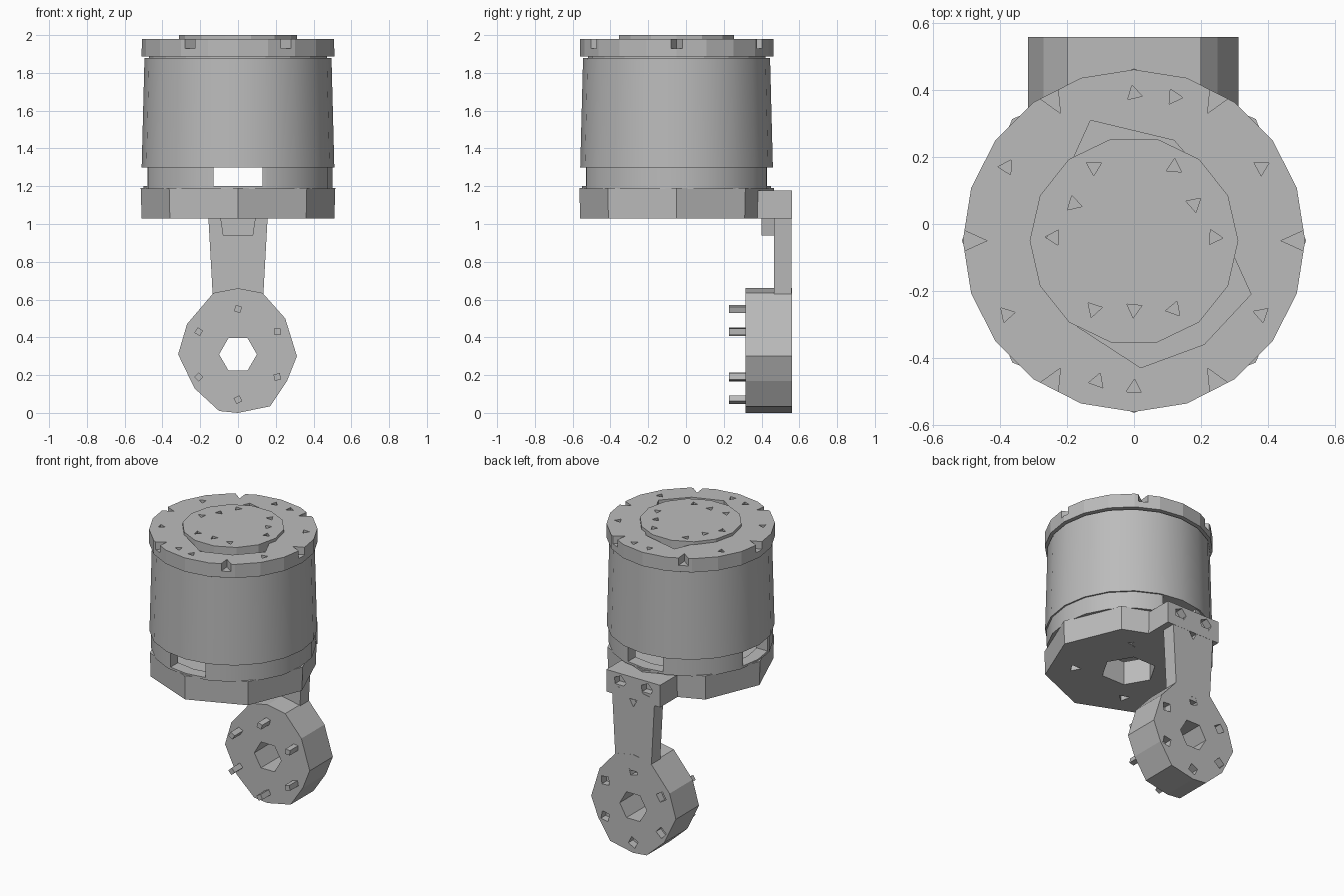
import bpy, bmesh
from math import sin, cos, pi, radians
from mathutils import Matrix, Vector

cube = bpy.data.objects.get("Cube")
if cube:
    bpy.data.objects.remove(cube, do_unlink=True)

grey = bpy.data.materials.new("machined grey")
grey.use_nodes = True
GREY = (0.5, 0.5, 0.5, 1)
grey.diffuse_color = GREY
grey.node_tree.nodes["Principled BSDF"].inputs["Base Color"].default_value = GREY
CY = -0.05   # motor axis offset in y


def add_prism(bm, low, high, a, b, axis="z"):
    """Loft between two outlines; axis z uses (x, y), axis y uses (x, z)."""
    place = (lambda p, d: (p[0], p[1], d)) if axis == "z" else (lambda p, d: (p[0], d, p[1]))
    lo = [bm.verts.new(place(p, a)) for p in low]
    hi = [bm.verts.new(place(p, b)) for p in high]
    n = len(lo)
    bm.faces.new(lo)
    bm.faces.new(hi)
    for i in range(n):
        j = (i + 1) % n
        bm.faces.new((lo[i], lo[j], hi[j], hi[i]))


def ngon(r, n, cx=0.0, cy=CY, turn=0.0):
    return [(cx + r * cos(turn + 2 * pi * i / n), cy + r * sin(turn + 2 * pi * i / n))
            for i in range(n)]


def rect(x0, x1, y0, y1):
    return [(x0, y0), (x1, y0), (x1, y1), (x0, y1)]


def make(name, solids, axis="z", smooth=False):
    """Each solid is (low outline, high outline, start, end)."""
    bm = bmesh.new()
    for low, high, a, b in solids:
        add_prism(bm, low, high, a, b, axis)
    bmesh.ops.recalc_face_normals(bm, faces=bm.faces)
    mesh = bpy.data.meshes.new(name)
    bm.to_mesh(mesh)
    bm.free()
    obj = bpy.data.objects.new(name, mesh)
    bpy.context.collection.objects.link(obj)
    mesh.materials.append(grey)
    if smooth:
        activate(obj)
        bpy.ops.object.shade_smooth_by_angle(angle=radians(30))
    return obj


def activate(obj):
    bpy.ops.object.select_all(action="DESELECT")
    obj.select_set(True)
    bpy.context.view_layer.objects.active = obj


def cut(obj, solids, axis="z"):
    cutter = make("cutter", solids, axis)
    cutter.hide_render = True
    mod = obj.modifiers.new("cut", "BOOLEAN")
    mod.operation = "DIFFERENCE"
    mod.solver = "EXACT"
    mod.object = cutter
    activate(obj)
    bpy.ops.object.modifier_apply(modifier=mod.name)
    bpy.data.objects.remove(cutter, do_unlink=True)


def straight(outline, a, b):
    return (outline, outline, a, b)


def pits(points, a, b, r=0.026, sides=3):
    return [straight(ngon(r, sides, x, y, 0.5 + 1.3 * i), a, b)
            for i, (x, y) in enumerate(points)]


# Motor housing
make("motor_body", [(ngon(0.51, 20), ngon(0.495, 20), 1.30, 1.88)], smooth=True)
make("cap_spacer", [straight(ngon(0.47, 20), 1.87, 1.90)])

# Top cap with rim notches, screw pits and a recess around the hub
cap = make("top_cap", [straight(ngon(0.512, 20, turn=pi / 2), 1.888, 1.98)])
notches = []
for k in range(6):
    a = k * pi / 3
    tip = Vector((0.44 * cos(a), CY + 0.44 * sin(a)))
    side = Vector((-sin(a), cos(a))) * 0.045
    out = Vector((cos(a), sin(a))) * 0.1
    notches.append(straight([tip, tip + out - side, tip + out + side], 1.93, 2.05))
cut(cap, notches)
screws = ngon(0.44, 6, turn=pi / 6) + [(0.12, 0.38), (-0.11, -0.47)]
cut(cap, pits(screws, 1.94, 2.02))
recess = [(0.30, -0.1), (0.35, -0.21), (0.21, -0.36), (0.02, -0.43), (-0.18, -0.3),
          (-0.28, -0.1), (-0.18, 0.2), (-0.13, 0.31), (0.12, 0.25), (0.25, 0.1)]
cut(cap, [straight(recess, 1.94, 2.05)])

# Output hub
hub = make("output_hub", [straight(ngon(0.312, 14), 1.92, 2.0)])
hub_screws = [(s * x, y) for s in (-1, 1)
              for x, y in ((0.12, 0.17), (0.18, 0.06), (0.24, -0.04), (0.12, -0.255))]
cut(hub, pits(hub_screws + [(0, -0.255)], 1.96, 2.05))

# Slotted ring below the body
ring = make("slotted_ring", [straight(ngon(0.5, 20), 1.185, 1.302)], smooth=True)
cut(ring, [straight(ngon(0.42, 20), 1.1, 1.4)])
cut(ring, [straight(rect(-0.13, 0.13, -0.8, 0.8), 1.2, 1.4)])
cut(ring, [straight(rect(-0.8, -0.2, CY - 0.13, CY + 0.13), 1.2, 1.4)])

# Faceted base plate
base = make("base_plate", [(ngon(0.51, 8), ngon(0.515, 8), 1.03, 1.19)])
cut(base, [straight(ngon(0.17, 6), 0.9, 1.3)])
cut(base, pits(ngon(0.33, 4, turn=-0.6), 0.95, 1.07, 0.04))

# Bracket, arm and stop block
bracket = make("bracket", [(rect(-0.2, 0.2, 0.2, 0.56), rect(-0.2, 0.2, 0.3, 0.56), 1.03, 1.178)])
cut(bracket, pits([(-0.1, 1.12), (0.1, 1.12)], 0.51, 0.7, 0.045, 5), "y")
arm = make("arm", [straight([(-0.13, 0.55), (0.13, 0.55), (0.157, 1.04), (0.2, 1.1),
                             (-0.2, 1.1), (-0.157, 1.04)], 0.465, 0.559)], "y")
cut(arm, pits([(0, 1.02)], 0.52, 0.7, 0.04), "y")
make("stop_block", [straight([(-0.08, 0.94), (0.08, 0.94), (0.095, 1.04), (-0.095, 1.04)],
                             0.4, 0.47)], "y")

# Pivot wheel with centre hole and rear screw pits
rim = [(0, 0.66), (-0.13, 0.635), (-0.27, 0.47), (-0.317, 0.31), (-0.23, 0.13), (-0.1, 0.01),
       (0, 0), (0.17, 0.035), (0.26, 0.17), (0.312, 0.3), (0.25, 0.5), (0.13, 0.635)]
wheel = make("pivot_wheel", [straight(rim, 0.315, 0.56)], "y")
cut(wheel, [straight(ngon(0.1, 6, 0, 0.31), 0.2, 0.7)], "y")
bolts = ngon(0.24, 6, 0, 0.31, pi / 2)
cut(wheel, pits(bolts, 0.51, 0.7, 0.038, 4), "y")

# Wheel pins pointing forward
make("wheel_pins", pits(bolts, 0.228, 0.33, 0.024, 4), "y")
